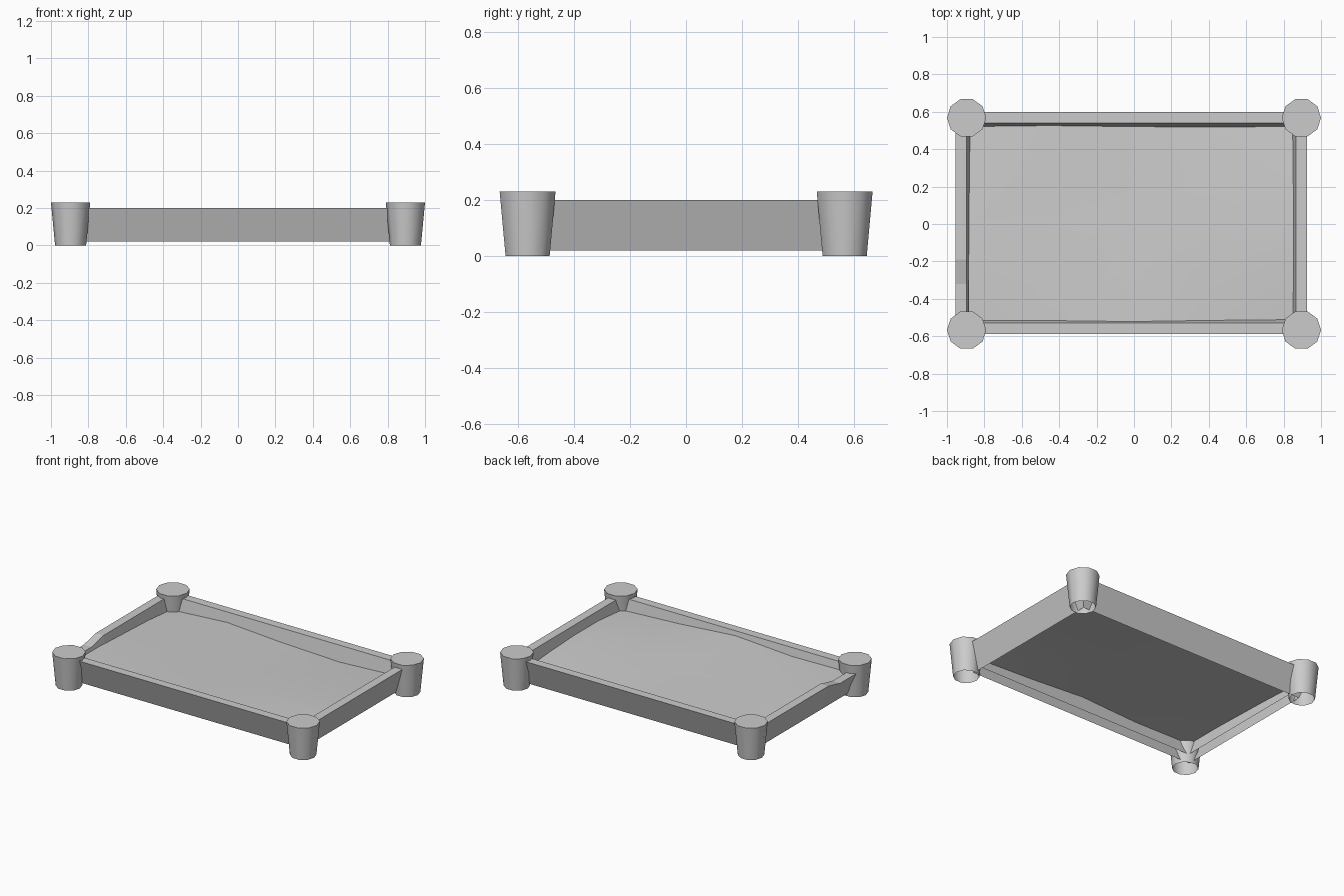
import bpy, bmesh, math

if "Cube" in bpy.data.objects:
    bpy.data.objects.remove(bpy.data.objects["Cube"])


def make_object(name, bm, smooth=True):
    bmesh.ops.recalc_face_normals(bm, faces=bm.faces)
    mesh = bpy.data.meshes.new(name)
    bm.to_mesh(mesh)
    bm.free()
    obj = bpy.data.objects.new(name, mesh)
    bpy.context.collection.objects.link(obj)
    if smooth:
        bpy.ops.object.select_all(action='DESELECT')
        obj.select_set(True)
        bpy.context.view_layer.objects.active = obj
        bpy.ops.object.shade_smooth_by_angle(angle=math.radians(40))
    return obj


def bridge(bm, a, b):
    n = len(a)
    for i in range(n):
        bm.faces.new((a[i], a[(i + 1) % n], b[(i + 1) % n], b[i]))


# Corner posts: tapered ten-sided cups, closed on top and open below
def post(name, x, y):
    bm = bmesh.new()
    rings = []
    for r, z in ((0.083, 0.0), (0.105, 0.23)):
        rings.append([bm.verts.new((x + r * math.cos(i * math.tau / 10),
                                    y + r * math.sin(i * math.tau / 10), z))
                      for i in range(10)])
    bridge(bm, *rings)
    bm.faces.new(rings[1])
    make_object(name, bm)


for side, x in (("left", -0.895), ("right", 0.895)):
    for end, y in (("front", -0.567), ("back", 0.568)):
        post(f"{end}_{side}_post", x, y)

# Rail frame: walls lean inwards towards the bottom, flat top, open below.
# The left rail drops slightly near its front end.
x0, x1, y0, y1 = -0.955, 0.926, -0.588, 0.60
bm = bmesh.new()
loops = []
for inset, z, dip in ((0.06, 0.02, 0), (0, 0.20, 0.03),
                      (0.06, 0.20, 0.03), (0.09, 0.06, 0)):
    left, right = x0 + inset, x1 - inset
    front, back = y0 + inset, y1 - inset
    loops.append([bm.verts.new(p) for p in (
        (left, front, z), (right, front, z), (right, back, z), (left, back, z),
        (left, -0.19, z), (left, -0.32, z - dip), (left, -0.49, z - dip))])
for a, b in zip(loops, loops[1:]):
    bridge(bm, a, b)
make_object("rail_frame", bm, smooth=False)

# Sand: gently uneven sheet, heights listed from front row to back row
heights = ((0.15, 0.145, 0.17, 0.14, 0.12),
           (0.15, 0.15, 0.15, 0.14, 0.14),
           (0.14, 0.14, 0.135, 0.13, 0.14),
           (0.13, 0.135, 0.125, 0.115, 0.13),
           (0.11, 0.135, 0.11, 0.095, 0.115))
bm = bmesh.new()
grid = [[bm.verts.new((-0.885 + 0.435 * i, -0.52 + 0.263 * j, z))
         for i, z in enumerate(row)] for j, row in enumerate(heights)]
for j in range(4):
    for i in range(4):
        bm.faces.new((grid[j][i], grid[j][i + 1],
                      grid[j + 1][i + 1], grid[j + 1][i]))
make_object("sand_surface", bm)
